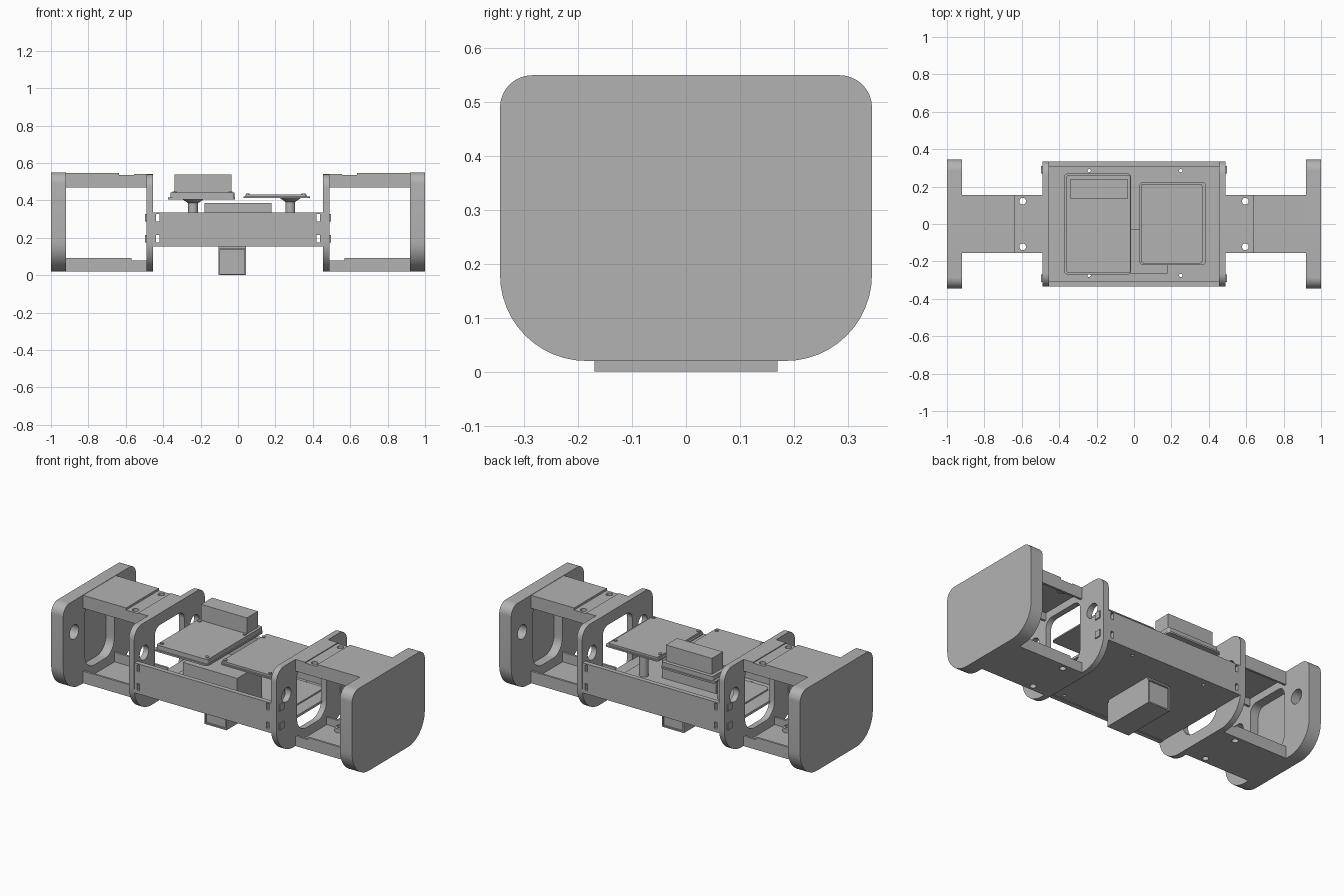
import bpy, bmesh, math
from mathutils import Matrix

if bpy.data.objects.get("Cube"):
    bpy.data.objects.remove(bpy.data.objects["Cube"])

grey = bpy.data.materials.new("light_grey")
grey.use_nodes = True
tone = (0.45, 0.45, 0.45, 1)
grey.diffuse_color = tone
grey.node_tree.nodes["Principled BSDF"].inputs["Base Color"].default_value = tone


def finish(name, bm):
    mesh = bpy.data.meshes.new(name)
    bmesh.ops.recalc_face_normals(bm, faces=bm.faces)
    bm.to_mesh(mesh)
    bm.free()
    mesh.materials.append(grey)
    ob = bpy.data.objects.new(name, mesh)
    bpy.context.collection.objects.link(ob)
    bpy.ops.object.select_all(action='DESELECT')
    ob.select_set(True)
    bpy.context.view_layer.objects.active = ob
    bpy.ops.object.shade_smooth_by_angle(angle=math.radians(35))
    return ob


def box(name, x, y, z):
    bm = bmesh.new()
    bmesh.ops.create_cube(bm, size=1)
    for v in bm.verts:
        v.co = [(a + b) / 2 + c * (b - a) for (a, b), c in zip((x, y, z), v.co)]
    return finish(name, bm)


def cylinder(name, x, y, z0, z1, r0, r1):
    bm = bmesh.new()
    bmesh.ops.create_cone(bm, cap_ends=True, segments=24, radius1=r0, radius2=r1, depth=z1 - z0,
                          matrix=Matrix.Translation((x, y, (z0 + z1) / 2)))
    return finish(name, bm)


def rounded(a0, a1, b0, b1, low=0.0, high=None):
    """Rounded rectangle outline: low = radius at b0, high = radius at b1."""
    high = low if high is None else high
    corners = [(a1, b0, -1, 1, low, 270), (a1, b1, -1, -1, high, 0),
               (a0, b1, 1, -1, high, 90), (a0, b0, 1, 1, low, 180)]
    pts = []
    for a, b, sa, sb, r, start in corners:
        steps = 12 if r else 0
        for i in range(steps + 1):
            t = math.radians(start + 90 * i / max(steps, 1))
            pts.append((a + sa * r + r * math.cos(t), b + sb * r + r * math.sin(t)))
    return pts


def circle(a, b, r):
    return [(a + r * math.cos(i * math.pi / 12), b + r * math.sin(i * math.pi / 12)) for i in range(24)]


# Sheet planes: x sheets take (y, z), y sheets take (z, x), z sheets take (x, y)
AXES = {"x": ((0, 0, 1), (1, 0, 0), (0, 1, 0)),
        "y": ((0, 1, 0), (0, 0, 1), (1, 0, 0)),
        "z": ((1, 0, 0), (0, 1, 0), (0, 0, 1))}


def sheet(name, axis, lo, hi, outline, holes=()):
    """Filled outline with holes, extruded from lo to hi along an axis."""
    curve = bpy.data.curves.new(name, 'CURVE')
    curve.dimensions = '2D'
    curve.fill_mode = 'BOTH'
    curve.extrude = (hi - lo) / 2
    for loop in [outline, *holes]:
        s = curve.splines.new('POLY')
        s.points.add(len(loop) - 1)
        for p, (a, b) in zip(s.points, loop):
            p.co = (a, b, 0, 1)
        s.use_cyclic_u = True
    tmp = bpy.data.objects.new(name + "_outline", curve)
    bpy.context.collection.objects.link(tmp)
    bpy.context.view_layer.update()
    filled = tmp.evaluated_get(bpy.context.evaluated_depsgraph_get())
    bm = bmesh.new()
    bm.from_mesh(filled.to_mesh())
    filled.to_mesh_clear()
    bpy.data.objects.remove(tmp)
    bmesh.ops.remove_doubles(bm, verts=bm.verts, dist=0.0002)
    bm.transform(Matrix(AXES[axis]).to_4x4() @ Matrix.Translation((0, 0, (lo + hi) / 2)))
    return finish(name, bm)


def span(s, a, b):
    return tuple(sorted((s * a, s * b)))


# End modules, one on each side
window = rounded(-0.14, 0.14, 0.09, 0.47, 0.09, 0.05)
ports = [circle(y, 0.36, 0.043) for y in (-0.24, 0.24)]
end_shape = rounded(-0.345, 0.345, 0.02, 0.55, 0.16, 0.06)
for side, s in (("left", 1), ("right", -1)):
    sheet(side + "_end_cover", "x", *span(s, 0.975, 1), end_shape)
    sheet(side + "_end_frame", "x", *span(s, 0.92, 0.975), end_shape, [window, *ports])
    sheet(side + "_inner_bracket", "x", *span(s, 0.455, 0.49),
          rounded(-0.335, 0.335, 0.02, 0.54, 0.16, 0.07), [window, *ports])

    # Upper and lower arms with folded lips and bolt holes
    bolts = [circle(s * 0.595, y, 0.018) for y in (-0.122, 0.122)]
    arm = rounded(*span(s, 0.46, 0.925), -0.155, 0.155)
    sheet(side + "_upper_arm", "z", 0.515, 0.535, arm, bolts)
    sheet(side + "_lower_arm", "z", 0.02, 0.035, arm, bolts)
    box(side + "_upper_arm_cover", span(s, 0.635, 0.93), (-0.155, 0.155), (0.535, 0.548))
    box(side + "_upper_arm_strap", span(s, 0.49, 0.555), (-0.155, 0.155), (0.535, 0.54))
    for face, f in (("back", 1), ("front", -1)):
        lip = span(f, 0.142, 0.155)
        box(f"{side}_{face}_upper_lip", span(s, 0.46, 0.925), lip, (0.47, 0.52))
        box(f"{side}_{face}_lower_lip", span(s, 0.46, 0.925), lip, (0.03, 0.08))
        box(f"{side}_{face}_lower_ledge", span(s, 0.57, 0.925), span(f, 0.142, 0.155), (0.08, 0.092))
        for level, z0, z1 in (("upper", 0.495, 0.515), ("lower", 0.035, 0.06)):
            sheet(f"{side}_{face}_{level}_bush", "z", z0, z1, circle(s * 0.595, f * 0.115, 0.027),
                  [circle(s * 0.595, f * 0.122, 0.018)])

# Central tray: slotted rails and floor
slots = [rounded(z - 0.02, z + 0.02, x - 0.009, x + 0.009) for z in (0.195, 0.308) for x in (-0.43, 0.43)]
for face, f in (("back", 1), ("front", -1)):
    sheet(face + "_rail", "y", *span(f, 0.305, 0.333), rounded(0.155, 0.335, -0.46, 0.46), slots)
    for side, s in (("left", 1), ("right", -1)):
        for z in (0.195, 0.308):
            box(f"{side}_{face}_rail_tab", span(s, 0.49, 0.497), span(f, 0.27, 0.31), (z - 0.02, z + 0.02))
screws = [circle(x, y, 0.009) for x in (-0.24, 0.25) for y in (-0.275, 0.285)]
sheet("tray_floor", "z", 0.158, 0.172, rounded(-0.46, 0.46, -0.306, 0.306), screws)
sheet("floor_mat", "z", 0.172, 0.18, rounded(-0.375, 0.385, -0.265, 0.275, 0.03))

# Battery and circuit boards on posts
box("battery", (-0.18, 0.18), (-0.265, -0.03), (0.18, 0.385))
sheet("main_board_base", "z", 0.405, 0.415, rounded(-0.375, -0.015, -0.27, 0.27, 0.02))
sheet("main_board", "z", 0.415, 0.442, rounded(-0.36, -0.02, -0.262, 0.262, 0.01))
box("main_board_connector", (-0.34, -0.035), (0.135, 0.24), (0.442, 0.538))
sheet("side_board_base", "z", 0.412, 0.42, rounded(0.03, 0.385, -0.22, 0.225, 0.02))
sheet("side_board", "z", 0.42, 0.432, rounded(0.04, 0.365, -0.21, 0.215, 0.01))
for name, x, top in (("main", -0.24, 0.405), ("side", 0.28, 0.412)):
    cylinder(name + "_board_post", x, 0, 0.18, top - 0.02, 0.026, 0.026)
    cylinder(name + "_board_post_cap", x, 0, top - 0.02, top, 0.026, 0.055)
for x0, x1, y0, y1, z in ((-0.34, -0.04, -0.235, 0.12, 0.442), (0.052, 0.35, -0.193, 0.17, 0.432)):
    for x in (x0, x1):
        for y in (y0, y1):
            cylinder("board_screw", x, y, z, z + 0.006, 0.01, 0.01)

# Sensor housing hanging under the tray
sheet("sensor_housing", "y", -0.16, 0.16, rounded(0, 0.158, -0.105, 0.042))
for face, f in (("back", 1), ("front", -1)):
    sheet(face + "_sensor_rim", "y", *span(f, 0.16, 0.17), rounded(0, 0.145, -0.105, 0.042),
          [rounded(0.008, 0.137, -0.097, 0.034)])
